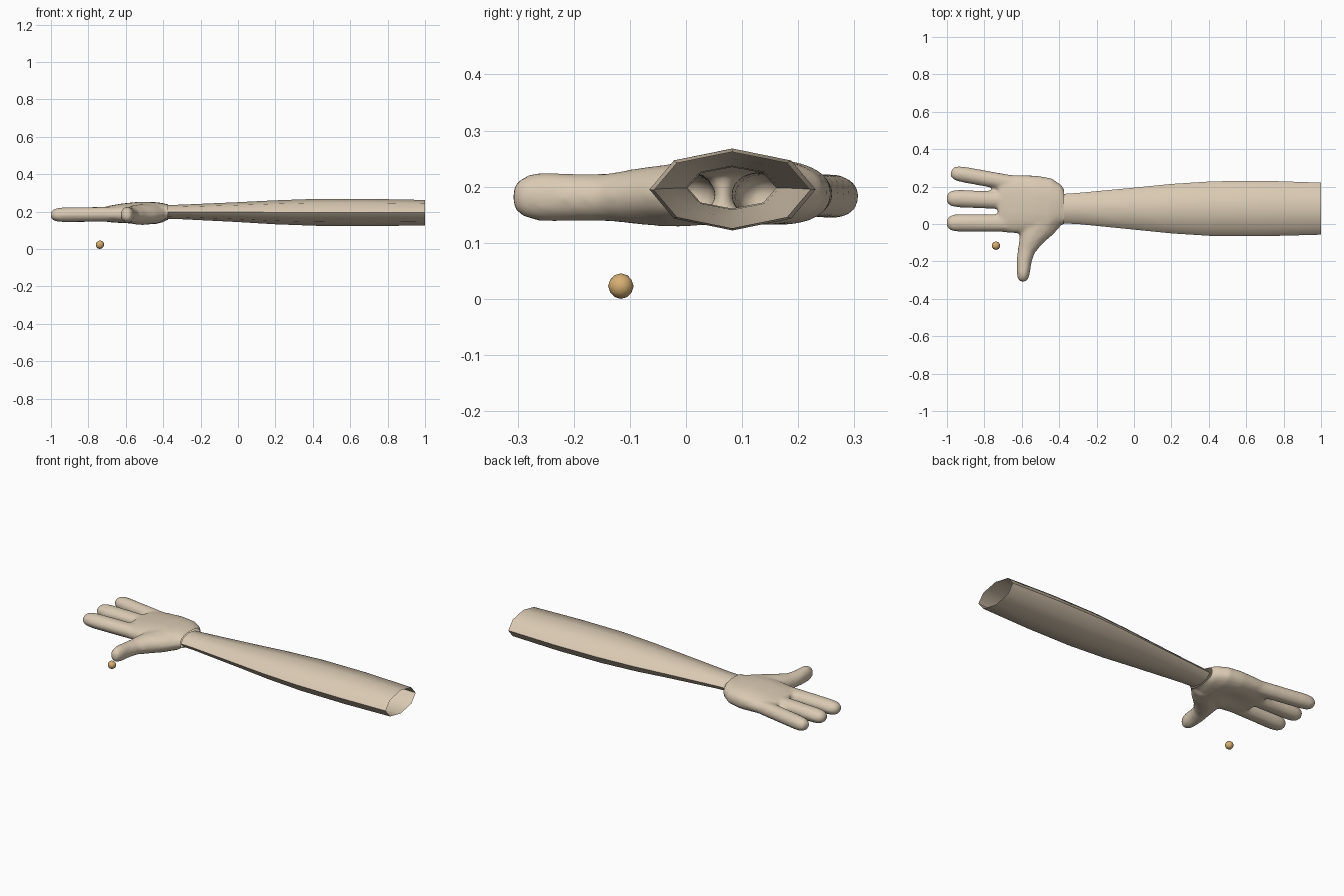
import bpy, bmesh, math
from mathutils import Vector

if "Cube" in bpy.data.objects:
    bpy.data.objects.remove(bpy.data.objects["Cube"])


def material(name, colour):
    m = bpy.data.materials.new(name)
    m.diffuse_color = (*colour, 1)
    m.use_nodes = True
    m.node_tree.nodes["Principled BSDF"].inputs["Base Color"].default_value = m.diffuse_color
    return m


skin = material("skin_beige", (0.70, 0.59, 0.45))
gold = material("warm_gold", (0.68, 0.43, 0.17))


def loft(bm, rings, sides, caps=True, power=1.0):
    """Rings are (x, y, z, half_width, half_height); sections follow the path."""
    loops = []
    for i, (x, y, z, w, h) in enumerate(rings):
        a, b = rings[max(i - 1, 0)], rings[min(i + 1, len(rings) - 1)]
        d = Vector((b[0] - a[0], b[1] - a[1], 0)).normalized()
        side = Vector((-d.y, d.x, 0))
        loop = []
        for k in range(sides):
            t = math.tau * k / sides
            c, s = math.cos(t), math.sin(t)
            u = math.copysign(abs(c) ** power, c) * w
            v = math.copysign(abs(s) ** power, s) * h
            loop.append(bm.verts.new(Vector((x, y, z + v)) + side * u))
        loops.append(loop)
    for p, q in zip(loops, loops[1:]):
        for k in range(sides):
            n = (k + 1) % sides
            bm.faces.new((p[k], p[n], q[n], q[k]))
    if caps:
        bm.faces.new(loops[0])
        bm.faces.new(loops[-1])


def make_object(name, bm, mat):
    bmesh.ops.recalc_face_normals(bm, faces=bm.faces[:])
    me = bpy.data.meshes.new(name)
    bm.to_mesh(me)
    bm.free()
    ob = bpy.data.objects.new(name, me)
    bpy.context.collection.objects.link(ob)
    me.materials.append(mat)
    return ob


def shade(ob, degrees):
    bpy.ops.object.select_all(action='DESELECT')
    ob.select_set(True)
    bpy.context.view_layer.objects.active = ob
    bpy.ops.object.shade_smooth_by_angle(angle=math.radians(degrees))


# Open eight-sided arm tube
bm = bmesh.new()
loft(bm, [(-0.375, 0.082, 0.198, 0.079, 0.037),
          (-0.30, 0.083, 0.198, 0.083, 0.039),
          (0.00, 0.082, 0.197, 0.112, 0.053),
          (0.20, 0.082, 0.196, 0.132, 0.064),
          (0.42, 0.082, 0.196, 0.146, 0.072),
          (0.70, 0.083, 0.195, 0.148, 0.073),
          (1.00, 0.082, 0.194, 0.139, 0.068)], 8, caps=False)
arm = make_object("arm", bm, skin)
shade(arm, 60)

# Palm, with the wrist stub that meets the arm
bm = bmesh.new()
loft(bm, [(-0.33, 0.082, 0.198, 0.082, 0.039),
          (-0.38, 0.082, 0.198, 0.083, 0.041),
          (-0.405, 0.095, 0.194, 0.112, 0.052),
          (-0.45, 0.095, 0.190, 0.150, 0.061),
          (-0.53, 0.103, 0.188, 0.156, 0.064),
          (-0.62, 0.106, 0.187, 0.156, 0.056),
          (-0.69, 0.108, 0.186, 0.154, 0.045),
          (-0.725, 0.108, 0.185, 0.130, 0.036)], 24, power=0.8)


# Three fingers and a thumb with rounded tips
def digit(base, tip, width, height):
    a, b = Vector(base), Vector(tip)
    rings = []
    for dist, s in ((0, 1), (0.4, 1), (0.82, 1.0), (0.92, 0.93), (0.97, 0.76), (1.004, 0.42)):
        p = a.lerp(b, dist)
        rings.append((*p, width * s, height * s))
    loft(bm, rings, 12)


digit((-0.58, 0.205, 0.186), (-0.977, 0.276, 0.182), 0.043, 0.040)
digit((-0.60, 0.122, 0.187), (-0.999, 0.138, 0.182), 0.048, 0.040)
digit((-0.60, 0.004, 0.187), (-0.999, 0.006, 0.182), 0.048, 0.040)
loft(bm, [(-0.47, 0.06, 0.187, 0.110, 0.058),
          (-0.51, -0.01, 0.185, 0.092, 0.058),
          (-0.548, -0.075, 0.183, 0.068, 0.052),
          (-0.575, -0.14, 0.181, 0.047, 0.043),
          (-0.588, -0.20, 0.181, 0.041, 0.043),
          (-0.592, -0.262, 0.182, 0.036, 0.045),
          (-0.593, -0.29, 0.182, 0.030, 0.037),
          (-0.593, -0.308, 0.182, 0.017, 0.022)], 12)
hand = make_object("hand", bm, skin)

# Fuse the hand into one skin and soften the joins
fuse = hand.modifiers.new("fuse", 'REMESH')
fuse.mode = 'VOXEL'
fuse.voxel_size = 0.010
soft = hand.modifiers.new("soften", 'SMOOTH')
soft.factor = 0.5
soft.iterations = 5
bpy.context.view_layer.update()
baked = bpy.data.meshes.new_from_object(
    hand.evaluated_get(bpy.context.evaluated_depsgraph_get()))
hand.modifiers.clear()
hand.data = baked

# Hollow of the palm, and open wrist
bm = bmesh.new()
bm.from_mesh(baked)
for v in bm.verts:
    if v.co.z < 0.175:
        r2 = ((v.co.x + 0.57) / 0.09) ** 2 + ((v.co.y - 0.10) / 0.07) ** 2
        v.co.z += 0.016 * math.exp(-r2)
bmesh.ops.bisect_plane(bm, geom=bm.verts[:] + bm.edges[:] + bm.faces[:],
                       plane_co=(-0.374, 0, 0), plane_no=(1, 0, 0), clear_outer=True)
bm.to_mesh(baked)
bm.free()
baked.materials.clear()
baked.materials.append(skin)
shade(hand, 60)

# Small loose bead
bm = bmesh.new()
bmesh.ops.create_icosphere(bm, subdivisions=2, radius=0.0228)
bmesh.ops.translate(bm, verts=bm.verts[:], vec=(-0.738, -0.116, 0.0228))
bead = make_object("bead", bm, gold)
shade(bead, 60)
